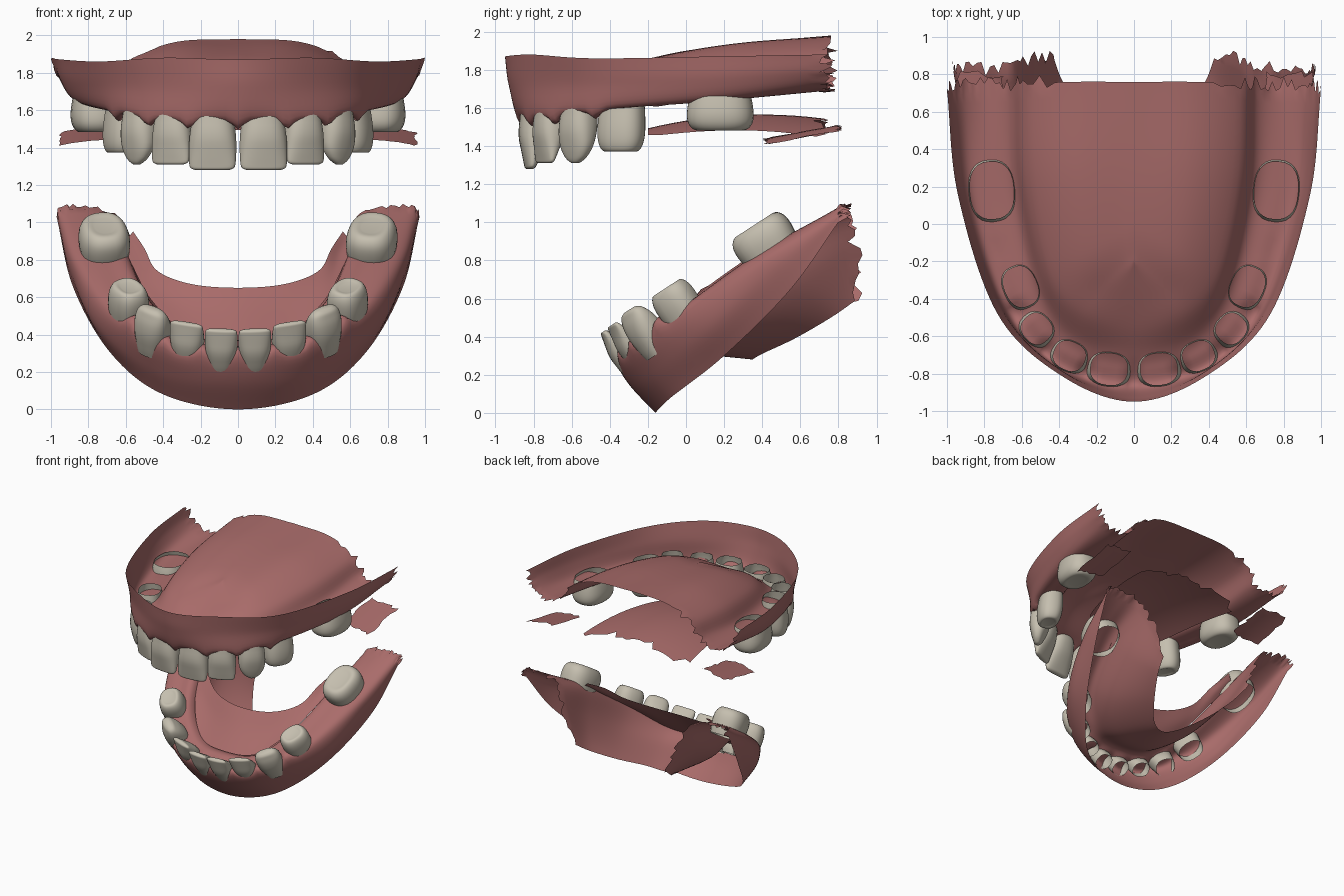
import bpy, bmesh, math, random
from mathutils import Vector, Matrix

if "Cube" in bpy.data.objects:
    bpy.data.objects.remove(bpy.data.objects["Cube"])
random.seed(4)


def material(name, rgb):
    m = bpy.data.materials.new(name)
    m.diffuse_color = (*rgb, 1)
    m.use_nodes = True
    m.node_tree.nodes["Principled BSDF"].inputs["Base Color"].default_value = m.diffuse_color
    return m


GUM = material("gum_pink", (0.40, 0.15, 0.145))
ENAMEL = material("tooth_ivory", (0.56, 0.52, 0.43))


def add_mesh(name, verts, faces, mat):
    me = bpy.data.meshes.new(name)
    me.from_pydata([tuple(v) for v in verts], [], faces)
    bm = bmesh.new()
    bm.from_mesh(me)
    bmesh.ops.remove_doubles(bm, verts=bm.verts, dist=0.0005)
    bmesh.ops.recalc_face_normals(bm, faces=bm.faces)
    for f in bm.faces:
        f.smooth = True
    bm.to_mesh(me)
    bm.free()
    me.materials.append(mat)
    ob = bpy.data.objects.new(name, me)
    bpy.context.collection.objects.link(ob)
    return ob


def smooth_curve(pts, n):
    """Catmull-Rom points through pts, n steps per span."""
    p = [2 * pts[0] - pts[1]] + pts + [2 * pts[-1] - pts[-2]]
    out = []
    for i in range(1, len(p) - 2):
        a, b, c, d = p[i - 1:i + 3]
        for k in range(n):
            t = k / n
            out.append(0.5 * (2 * b + (c - a) * t + (2 * a - 5 * b + 4 * c - d) * t * t
                              + (3 * b - a - 3 * c + d) * t ** 3))
    return out + [pts[-1]]


def grid_faces(nr, nc):
    return [(r * nc + c, r * nc + c + 1, (r + 1) * nc + c + 1, (r + 1) * nc + c)
            for r in range(nr - 1) for c in range(nc - 1)]


NU, NV = 12, 6


def gum(name, rows, sockets=(), crown=Vector(), torn_rows=5.6):
    """Arch-shaped sheet: rows run front to back and are mirrored in x."""
    full = []
    for row in rows:
        half = [Vector(p) for p in row]
        left = [Vector((-p.x, p.y, p.z)) for p in half[:0:-1]]
        full.append(smooth_curve(left + half, NU))
    cols = [smooth_curve(list(c), NV) for c in zip(*full)]
    verts = []
    for ci, col in enumerate(cols):
        for ri, p in enumerate(col):
            # gum points between neighbouring teeth
            w = math.exp(-((ri / NV - 2.4) / 0.7) ** 2)
            d = sorted((p - s).length for s in sockets)
            if d and d[0] < 0.24:
                p = p + crown * (0.045 * w * math.exp(-((d[1] - d[0]) / 0.06) ** 2))
            # torn back edge
            if ci in (0, len(cols) - 1) and ri < torn_rows * NV:
                p = p + Vector((0, random.uniform(-0.03, 0.05), random.uniform(-0.01, 0.01)))
            verts.append(p)
    return add_mesh(name, verts, grid_faces(len(cols), len(cols[0])), GUM)


# crown profiles: (height, width scale, depth scale)
PROFILE = {
    "incisor": [(-.25, .78, .86), (0, .88, .95), (.35, .98, .86), (.65, 1, .58),
                (.9, .97, .32), (.97, .88, .24), (1, .72, .14)],
    "canine": [(-.25, .78, .86), (0, .9, .95), (.35, 1, .92), (.65, .95, .68),
               (.85, .7, .45), (.95, .42, .3), (1, .2, .15)],
    "cuspid": [(-.25, .8, .88), (0, .9, .97), (.35, 1, .95), (.65, .99, .78),
               (.85, .88, .55), (.95, .7, .4), (1, .45, .2)],
    "molar": [(-.3, .88, .88), (0, .95, .95), (.4, 1, 1), (.7, .98, .95),
              (.9, .87, .82), (.99, .7, .64), (.96, .45, .38)],
}


def tooth(name, kind, base, width, depth, length, yaw, tilt, up, lean):
    """Open-rooted crown lofted from rounded-box rings."""
    a = math.radians(yaw)
    rot = Matrix.Rotation(tilt, 3, 'X')
    out = rot @ Vector((math.sin(a), -math.cos(a), 0))
    along = rot @ Vector((math.cos(a), math.sin(a), 0))
    axis = rot @ Vector((0, 0, up))
    n, e = 28, 0.82
    prof = smooth_curve([Vector(p) for p in PROFILE[kind]], 3)
    for side in (1, -1):
        verts = []
        for h, ws, ds in prof:
            for k in range(n):
                t = 2 * math.pi * k / n
                c, s = math.cos(t), math.sin(t)
                u = math.copysign(abs(c) ** e, c) * width * ws / 2
                v = math.copysign(abs(s) ** e, s) * depth * ds / 2
                p = Vector(base) + axis * h * length + along * u + out * (v + lean * max(h, 0))
                verts.append(Vector((p.x * side, p.y, p.z)))
        faces = [(r * n + k, r * n + (k + 1) % n, (r + 1) * n + (k + 1) % n, (r + 1) * n + k)
                 for r in range(len(prof) - 1) for k in range(n)]
        last = (len(prof) - 1) * n
        faces.append(tuple(range(last, last + n)))
        add_mesh(name + ("_right" if side > 0 else "_left"), verts, faces, ENAMEL)


# teeth: name, kind, base, width, depth, length, yaw, outward lean
UPPER_TEETH = [
    ("central_incisor", "incisor", (.133, -.775, 1.55), .255, .2, .27, 6, .045),
    ("lateral_incisor", "incisor", (.345, -.705, 1.56), .22, .18, .25, 24, .04),
    ("canine", "canine", (.52, -.56, 1.58), .21, .18, .27, 46, .03),
    ("premolar", "molar", (.605, -.335, 1.6), .25, .2, .23, 66, .02),
    ("molar", "molar", (.76, .18, 1.64), .35, .27, .16, 86, 0),
]
LOWER_TEETH = [
    ("central_incisor", "incisor", (.088, -.30, .275), .175, .15, .2, 4, .03),
    ("lateral_incisor", "incisor", (.268, -.255, .31), .185, .15, .2, 16, .03),
    ("canine", "cuspid", (.45, -.165, .365), .2, .18, .22, 38, .02),
    ("premolar", "molar", (.585, .0, .5), .23, .2, .19, 60, 0),
    ("molar", "molar", (.715, .45, .845), .33, .27, .17, 80, 0),
]
TILT = math.radians(33)
for jaw, teeth, tilt, up in (("upper", UPPER_TEETH, 0, -1), ("lower", LOWER_TEETH, TILT, 1)):
    for nm, kind, base, w, d, ln, yaw, lean in teeth:
        tooth(f"{jaw}_{nm}", kind, base, w, d, ln, yaw, tilt, up, lean)


def sockets(teeth):
    return [Vector((s * t[2][0], t[2][1], t[2][2])) for t in teeth for s in (1, -1)]


# upper gum: rim, cheek side, gum line, ridge, tongue side, palate vault
gum("upper_gum", [
    [(0, -.95, 1.87), (.39, -.81, 1.88), (.73, -.48, 1.86), (.94, .15, 1.87), (1, .72, 1.88)],
    [(0, -.93, 1.72), (.38, -.79, 1.72), (.71, -.46, 1.73), (.92, .15, 1.75), (.97, .73, 1.79)],
    [(0, -.875, 1.555), (.40, -.765, 1.56), (.68, -.455, 1.6), (.87, .17, 1.65), (.9, .74, 1.72)],
    [(0, -.77, 1.56), (.36, -.69, 1.57), (.6, -.4, 1.605), (.76, .18, 1.64), (.78, .74, 1.69)],
    [(0, -.68, 1.6), (.31, -.62, 1.6), (.51, -.36, 1.63), (.64, .2, 1.67), (.66, .74, 1.74)],
    [(0, -.55, 1.68), (.26, -.48, 1.72), (.44, -.26, 1.76), (.55, .22, 1.82), (.57, .75, 1.87)],
    [(0, -.38, 1.77), (.16, -.34, 1.79), (.26, -.15, 1.86), (.32, .27, 1.93), (.33, .76, 1.965)],
    [(0, -.2, 1.86), (0, -.17, 1.865), (0, 0, 1.9), (0, .3, 1.94), (0, .76, 1.98)],
], sockets(UPPER_TEETH), Vector((0, 0, -1)))

# lower gum: same order of rows, ending in a wall open at the back
gum("lower_gum", [
    [(0, -.16, 0), (.4, -.08, .08), (.68, .2, .3), (.88, .55, .65), (.97, .82, 1.03)],
    [(0, -.3, .15), (.4, -.2, .2), (.74, .09, .43), (.9, .45, .77), (.96, .82, 1.07)],
    [(0, -.36, .27), (.39, -.285, .325), (.68, -.03, .525), (.85, .37, .81), (.9, .82, 1.09)],
    [(0, -.28, .32), (.33, -.21, .37), (.57, .0, .565), (.72, .41, .86), (.77, .82, 1.08)],
    [(0, -.2, .37), (.27, -.14, .4), (.48, .05, .59), (.6, .43, .85), (.64, .83, 1.03)],
    [(0, -.02, .32), (.22, .05, .34), (.42, .25, .47), (.53, .56, .68), (.55, .88, .87)],
    [(0, .35, .28), (.12, .4, .31), (.26, .57, .39), (.38, .76, .5), (.43, .89, .59)],
], sockets(LOWER_TEETH), Vector((0, -math.sin(TILT), math.cos(TILT))), 9)

# torn flap behind the lower front teeth
gum("mouth_floor_flap", [
    [(0, -.17, .37), (.26, -.12, .4), (.46, .07, .58), (.58, .36, .8), (.62, .5, .9)],
    [(0, -.03, .52), (.26, .02, .54), (.46, .17, .67), (.545, .4, .84), (.59, .52, .92)],
    [(0, .08, .65), (.25, .12, .67), (.43, .23, .74), (.5, .38, .86), (.56, .54, .95)],
], torn_rows=0)


def sheet(name, nx, ny, fn):
    verts = [fn(i / nx, j / ny) for i in range(nx + 1) for j in range(ny + 1)]
    add_mesh(name, verts, grid_faces(nx + 1, ny + 1), GUM)


# domed tongue sheet between the jaws, torn at the back
def tongue_point(u, v):
    y = -.2 + .9 * v + (random.uniform(-.05, .05) if v == 1 else 0)
    x = (2 * u - 1) * (.3 + .2 * math.sqrt(v))
    return Vector((x, y, 1.565 - .2 * (y - .4) ** 2 - .4 * x * x))


sheet("tongue", 20, 14, tongue_point)

# small cheek scraps beside the tongue
for s in (1, -1):
    def scrap_point(u, v, s=s):
        jag = random.uniform(-.02, .02) if u in (0, 1) or v in (0, 1) else 0
        x, y = .7 + .25 * u + jag * .5, .42 + .38 * v + jag
        return Vector((s * x, y, 1.44 + .07 * v - .03 * u * u))
    sheet("cheek_scrap_" + ("right" if s > 0 else "left"), 8, 10, scrap_point)
